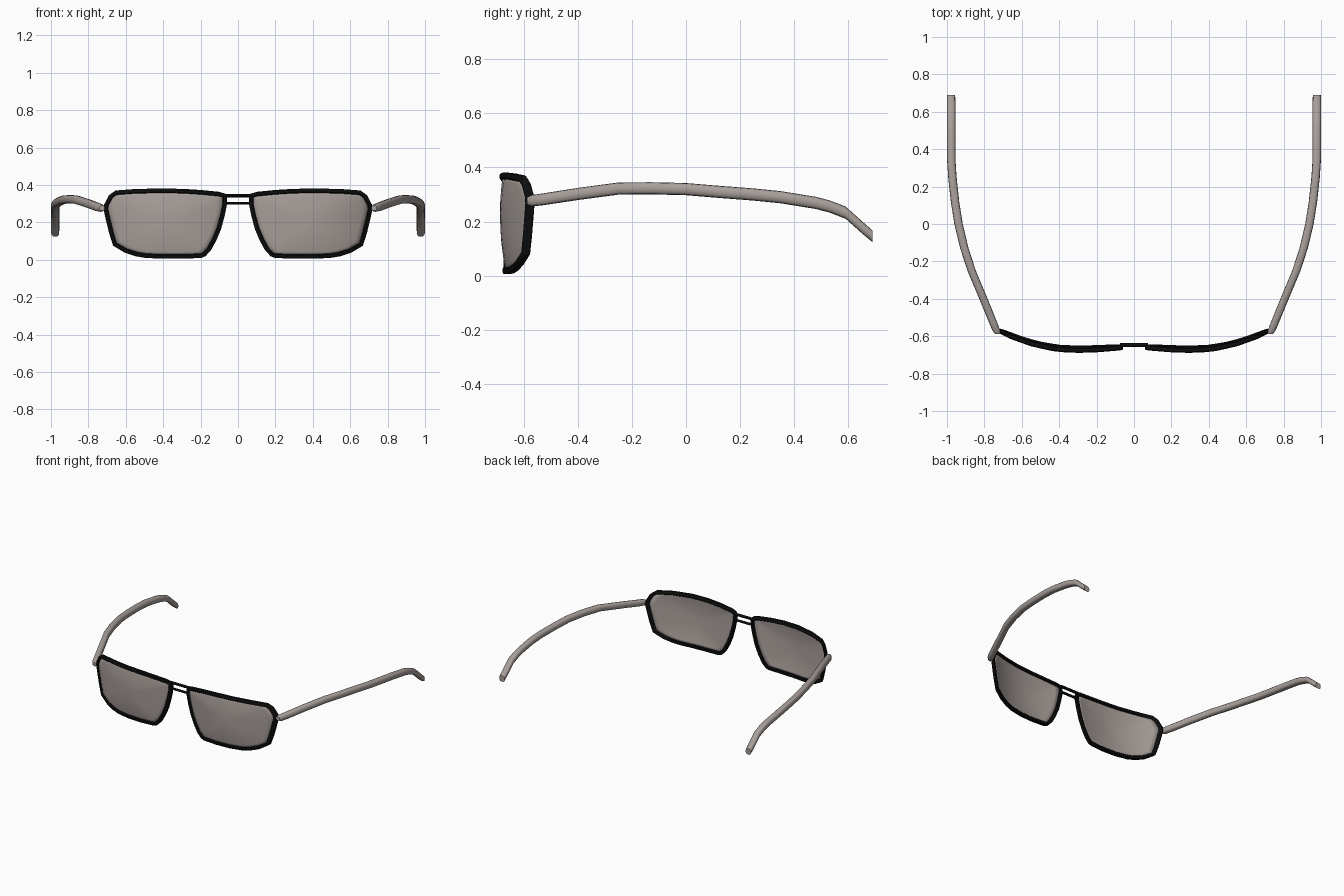
import bpy, bmesh, math
from mathutils import Vector

if "Cube" in bpy.data.objects:
    bpy.data.objects.remove(bpy.data.objects["Cube"])


def material(name, rgb):
    m = bpy.data.materials.new(name)
    m.diffuse_color = (*rgb, 1)
    m.use_nodes = True
    m.node_tree.nodes["Principled BSDF"].inputs["Base Color"].default_value = m.diffuse_color
    return m


BLACK = material("black_frame", (0.004, 0.004, 0.004))
TAUPE = material("warm_grey", (0.39, 0.345, 0.325))


def finish(name, bm, mat, angle):
    bmesh.ops.recalc_face_normals(bm, faces=bm.faces)
    me = bpy.data.meshes.new(name)
    bm.to_mesh(me)
    bm.free()
    me.materials.append(mat)
    ob = bpy.data.objects.new(name, me)
    bpy.context.collection.objects.link(ob)
    bpy.ops.object.select_all(action='DESELECT')
    ob.select_set(True)
    bpy.context.view_layer.objects.active = ob
    bpy.ops.object.shade_smooth_by_angle(angle=math.radians(angle))
    return ob


def skin(bm, rings, closed=False):
    """Bridge a list of equal vertex rings with quads."""
    rows = [[bm.verts.new(p) for p in r] for r in rings]
    n = len(rows[0])
    for i in range(len(rows) if closed else len(rows) - 1):
        a, b = rows[i], rows[(i + 1) % len(rows)]
        for j in range(n):
            k = (j + 1) % n
            bm.faces.new((a[j], a[k], b[k], b[j]))
    return rows


# Wrap-around depth of the front, with a slight forward lean at the top
def depth(x, z):
    d = x - 0.31
    return -0.661 + (0.24 if d < 0 else 0.607) * d * d - 0.003 - 0.03 * z


# Outer rim outline (x, z), clockwise from the inner top corner
OUTLINE = [(.058, .335), (.068, .353), (.10, .363), (.20, .373), (.30, .379),
           (.42, .381), (.55, .378), (.655, .370), (.69, .345), (.716, .295),
           (.718, .265), (.708, .22), (.69, .145), (.668, .075), (.605, .037),
           (.545, .018), (.49, .009), (.40, .006), (.30, .006), (.20, .009),
           (.175, .018), (.145, .05), (.115, .105), (.09, .165), (.07, .24),
           (.058, .30)]


def inset(w):
    out = []
    for i, (x, z) in enumerate(OUTLINE):
        a = Vector(OUTLINE[i - 1])
        b = Vector(OUTLINE[(i + 1) % len(OUTLINE)])
        t = (b - a).normalized()
        out.append((x + t.y * w, z - t.x * w))
    return out


# Temple arm path: x, y, z, radius
ARM = [(.728, -.588, .276, .014), (.735, -.572, .277, .021),
       (.752, -.53, .282, .022), (.805, -.40, .302, .0225),
       (.868, -.25, .322, .0225), (.907, -.13, .323, .0225),
       (.938, 0, .320, .0225), (.957, .12, .310, .0225),
       (.971, .25, .300, .0225), (.9775, .35, .290, .0225),
       (.9775, .48, .269, .0225), (.9775, .53, .256, .0225),
       (.9775, .59, .233, .0225), (.9775, .655, .175, .0225),
       (.9775, .69, .145, .0215)]

for s, side in ((1, "right"), (-1, "left")):
    # Rim: rounded rectangular section swept round the outline
    bm = bmesh.new()
    section = [(0, -.009), (.006, -.014), (.019, -.014), (.024, -.009),
               (.024, .009), (.019, .014), (.006, .014), (0, .009)]
    loops = [(inset(w), v) for w, v in section]
    rings = [[(s * L[i][0], depth(*L[i]) + v, L[i][1]) for L, v in loops]
             for i in range(len(OUTLINE))]
    skin(bm, rings, closed=True)
    finish(side + "_rim", bm, BLACK, 40)

    # Lens: gently domed sheet made of shrinking rings
    bm = bmesh.new()
    edge = inset(.015)
    cx, cz = .39, .20

    def lens_point(x, z, r):
        px, pz = cx + (x - cx) * r, cz + (z - cz) * r
        return (s * px, depth(px, pz) - .015 * (1 - r * r), pz)

    rows = skin(bm, [[lens_point(x, z, r) for x, z in edge]
                     for r in (1, .88, .74, .58, .4, .2)])
    mid = bm.verts.new(lens_point(cx, cz, 0))
    last = rows[-1]
    for j in range(len(last)):
        bm.faces.new((last[j], last[(j + 1) % len(last)], mid))
    lens = finish(side + "_lens", bm, TAUPE, 60)
    mod = lens.modifiers.new("thickness", 'SOLIDIFY')
    mod.thickness = .006
    mod.offset = 0

    # Temple arm: upright rounded sections along the path
    bm = bmesh.new()
    rings = []
    for x, y, z, r in ARM:
        ring = []
        for k in range(12):
            c, q = math.cos(k * math.pi / 6), math.sin(k * math.pi / 6)
            ring.append((s * (x + r * math.copysign(abs(c) ** .75, c)), y,
                         z + r * math.copysign(abs(q) ** .75, q)))
        rings.append(ring)
    rows = skin(bm, rings)
    bm.faces.new(rows[0])
    bm.faces.new(rows[-1])
    finish(side + "_temple_arm", bm, TAUPE, 45)

# Bridge: two thin bars between the rims
for name, z, r, half in (("upper_bridge_bar", .343, .009, .075),
                         ("lower_bridge_bar", .302, .007, .07)):
    bm = bmesh.new()
    rings = [[(x, -.647 + .011 * math.cos(k * math.pi / 4),
               z + r * math.sin(k * math.pi / 4)) for k in range(8)]
             for x in (-half, 0, half)]
    rows = skin(bm, rings)
    bm.faces.new(rows[0])
    bm.faces.new(rows[-1])
    finish(name, bm, BLACK, 50)
